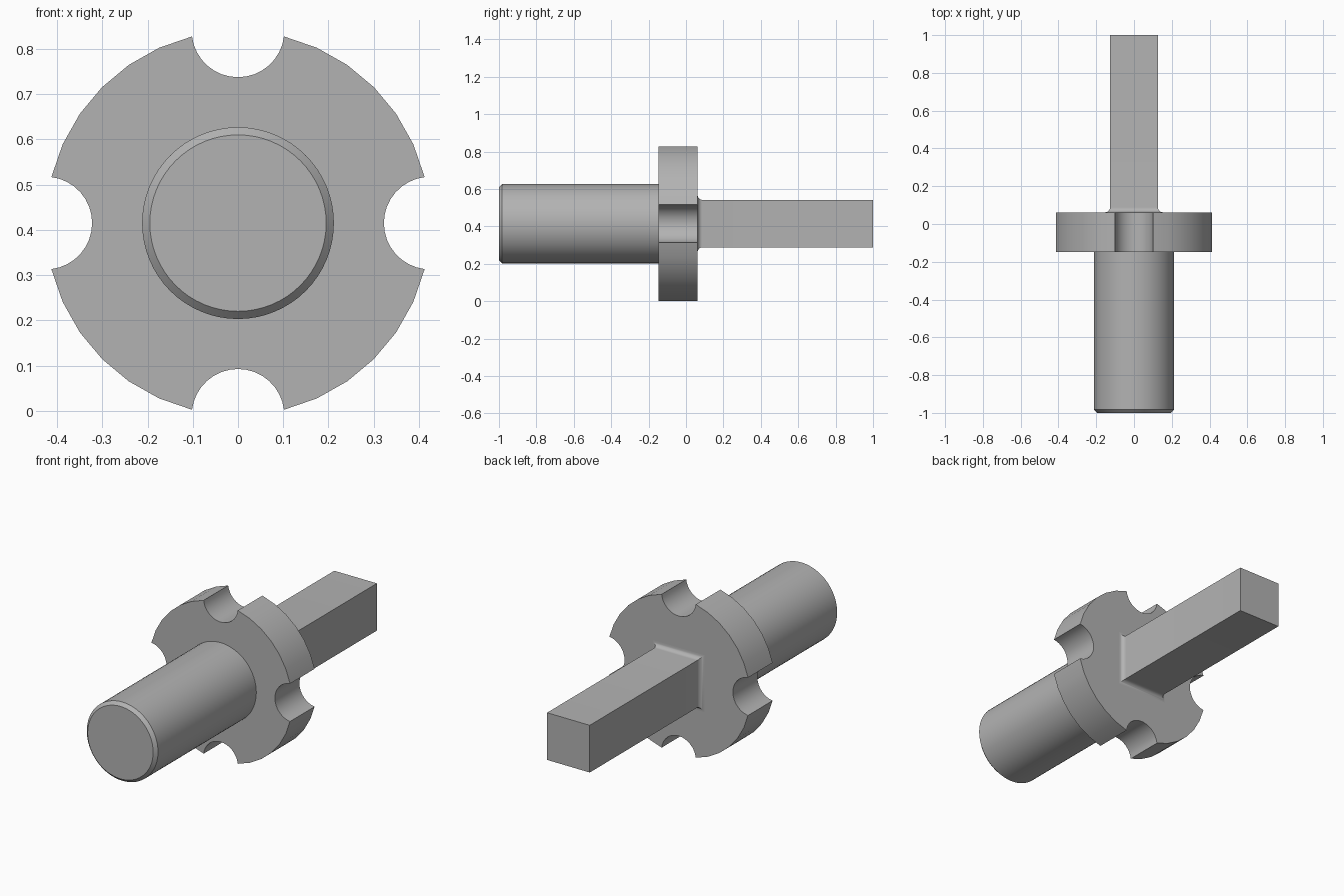
import bpy, bmesh
from math import sin, cos, pi, asin, atan2, radians

cube = bpy.data.objects.get("Cube")
if cube:
    bpy.data.objects.remove(cube, do_unlink=True)

AXIS_Z = 0.415
FLANGE_R, NOTCH_R = 0.425, 0.1025
FLANGE_FRONT, FLANGE_BACK = -0.147, 0.062

steel = bpy.data.materials.new("plain grey steel")
steel.use_nodes = True
grey = (0.45, 0.45, 0.45, 1)
steel.diffuse_color = grey
steel.node_tree.nodes["Principled BSDF"].inputs["Base Color"].default_value = grey


def loft(name, rings, cap_start=True, cap_end=True):
    """Skin a row of (outline, y) rings along the y axis."""
    bm = bmesh.new()
    loops = [[bm.verts.new((x, y, z + AXIS_Z)) for x, z in outline]
             for outline, y in rings]
    for a, b in zip(loops, loops[1:]):
        for i in range(len(a)):
            j = (i + 1) % len(a)
            bm.faces.new((a[i], a[j], b[j], b[i]))
    if cap_start:
        bm.faces.new(loops[0][::-1])
    if cap_end:
        bm.faces.new(loops[-1])
    # outlines run counter-clockwise in x-z, so flip the skin to face outward
    bmesh.ops.recalc_face_normals(bm, faces=bm.faces)
    mesh = bpy.data.meshes.new(name)
    bm.to_mesh(mesh)
    bm.free()
    mesh.materials.append(steel)
    obj = bpy.data.objects.new(name, mesh)
    bpy.context.collection.objects.link(obj)
    bpy.ops.object.select_all(action="DESELECT")
    obj.select_set(True)
    bpy.context.view_layer.objects.active = obj
    bpy.ops.object.shade_smooth_by_angle(angle=radians(30))
    return obj


def arc(cx, cz, r, start, end, steps):
    return [(cx + r * cos(start + (end - start) * i / steps),
             cz + r * sin(start + (end - start) * i / steps))
            for i in range(steps + 1)]


def circle(r):
    return arc(0, 0, r, 0, 2 * pi, 64)[:-1]


def square(h):
    return [(h, h), (-h, h), (-h, -h), (h, -h)]


# Flange: rim arcs alternating with four round notches
half = 2 * asin(NOTCH_R / (2 * FLANGE_R))
edge = atan2(FLANGE_R * sin(half), FLANGE_R * cos(half) - FLANGE_R)
outline = []
for k in range(4):
    a = k * pi / 2
    outline += arc(FLANGE_R * cos(a), FLANGE_R * sin(a), NOTCH_R,
                   a - edge + 2 * pi, a + edge, 16)[1:]
    outline += arc(0, 0, FLANGE_R, a + half, a + pi / 2 - half, 6)[1:]
loft("notched_flange", [(outline, FLANGE_FRONT), (outline, FLANGE_BACK)])

# Round shaft with a chamfered front end
SHAFT_R, CHAMFER = 0.212, 0.017
loft("round_shaft", [(circle(SHAFT_R - CHAMFER), -1),
                     (circle(SHAFT_R), CHAMFER - 1),
                     (circle(SHAFT_R), FLANGE_FRONT)], cap_end=False)

# Square bar with a concave fillet where it meets the flange
BAR, FILLET, STEPS = 0.127, 0.026, 8
rings = []
for i in range(STEPS + 1):
    t = i / STEPS * pi / 2
    rings.append((square(BAR + FILLET * (1 - sin(t))),
                  FLANGE_BACK + FILLET * (1 - cos(t))))
rings.append((square(BAR), 1))
loft("square_bar", rings, cap_start=False)
